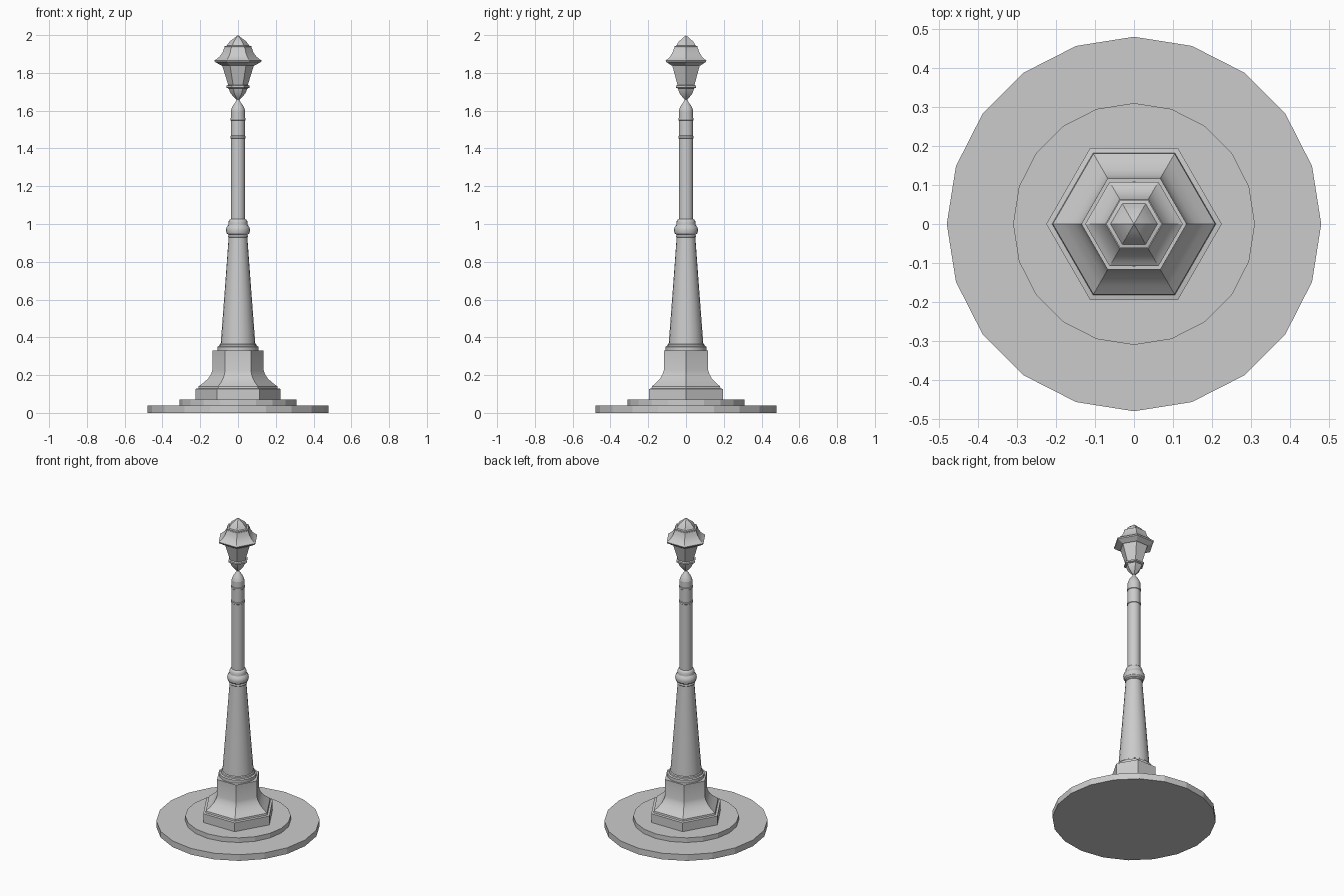
import bpy, bmesh, math


def lathe(name, profile, sides, smooth=True):
    """Revolve (radius, z) points around z; a vertex lies on +x."""
    bm = bmesh.new()
    rings = []
    for r, z in profile:
        if r == 0:
            rings.append([bm.verts.new((0, 0, z))])
        else:
            rings.append([bm.verts.new((r * math.cos(2 * math.pi * i / sides),
                                        r * math.sin(2 * math.pi * i / sides), z))
                          for i in range(sides)])
    for a, b in zip(rings, rings[1:]):
        for i in range(sides):
            j = (i + 1) % sides
            if len(b) == 1:
                bm.faces.new((a[i], a[j], b[0]))
            else:
                bm.faces.new((a[i], a[j], b[j], b[i]))
    # cap open ends
    bm.faces.new(rings[0][::-1])
    if len(rings[-1]) > 1:
        bm.faces.new(rings[-1])
    bmesh.ops.recalc_face_normals(bm, faces=bm.faces)
    mesh = bpy.data.meshes.new(name)
    bm.to_mesh(mesh)
    bm.free()
    ob = bpy.data.objects.new(name, mesh)
    bpy.context.collection.objects.link(ob)
    if smooth:
        bpy.ops.object.select_all(action='DESELECT')
        ob.select_set(True)
        bpy.context.view_layer.objects.active = ob
        bpy.ops.object.shade_smooth_by_angle(angle=math.radians(30))
    return ob


# stepped ground discs
lathe("lower_step", [(0.48, 0), (0.48, 0.04)], 20, False)
lathe("upper_step", [(0.31, 0.04), (0.31, 0.07)], 20, False)

# six-sided pedestal with a flared foot
lathe("pedestal", [(0.225, 0.07), (0.225, 0.127), (0.21, 0.13), (0.208, 0.141),
                   (0.182, 0.16), (0.158, 0.182), (0.143, 0.205), (0.136, 0.225),
                   (0.135, 0.33)], 6)

# collar between pedestal and column
lathe("collar", [(0.109, 0.33), (0.109, 0.35), (0.1, 0.354), (0.098, 0.362),
                 (0.092, 0.366)], 20)

# tapered lower column
lathe("lower_column", [(0.092, 0.36), (0.073, 0.61), (0.049, 0.935)], 20)

# round knuckle with thin rings
lathe("knuckle", [(0.049, 0.928), (0.053, 0.932), (0.053, 0.937), (0.05, 0.942),
                  (0.06, 0.951), (0.064, 0.967), (0.061, 0.983), (0.051, 0.995),
                  (0.05, 1.005), (0.049, 1.015), (0.044, 1.023), (0.038, 1.027)], 20)

# slim upper column
lathe("upper_column", [(0.038, 1.02), (0.038, 1.6)], 20)

# two ring bands
for i, z in enumerate((1.46, 1.555)):
    lathe(f"ring_band_{i + 1}", [(0.037, z - 0.008), (0.041, z - 0.005),
                                 (0.041, z + 0.005), (0.037, z + 0.008)], 20)

# pointed neck carrying the lantern
lathe("neck", [(0.038, 1.598), (0.034, 1.612), (0.028, 1.625), (0.016, 1.642),
               (0.008, 1.655), (0.008, 1.67)], 20)

# lantern holder and lower rim
lathe("lantern_holder", [(0.01, 1.66), (0.02, 1.67), (0.038, 1.69), (0.046, 1.708),
                         (0.05, 1.718), (0.062, 1.722), (0.062, 1.732),
                         (0.05, 1.736)], 6)

# six-sided lantern body
lathe("lantern_body", [(0.05, 1.73), (0.089, 1.855)], 6, False)

# lantern roof with concave sweep
lathe("lantern_roof", [(0.09, 1.84), (0.122, 1.858), (0.125, 1.866), (0.114, 1.872),
                       (0.096, 1.888), (0.082, 1.908), (0.073, 1.933)], 6)

# roof cap rising to a point
lathe("roof_cap", [(0.071, 1.931), (0.071, 1.941), (0.06, 1.944), (0.052, 1.955),
                   (0.044, 1.966), (0.02, 1.984), (0, 2.0)], 6)
